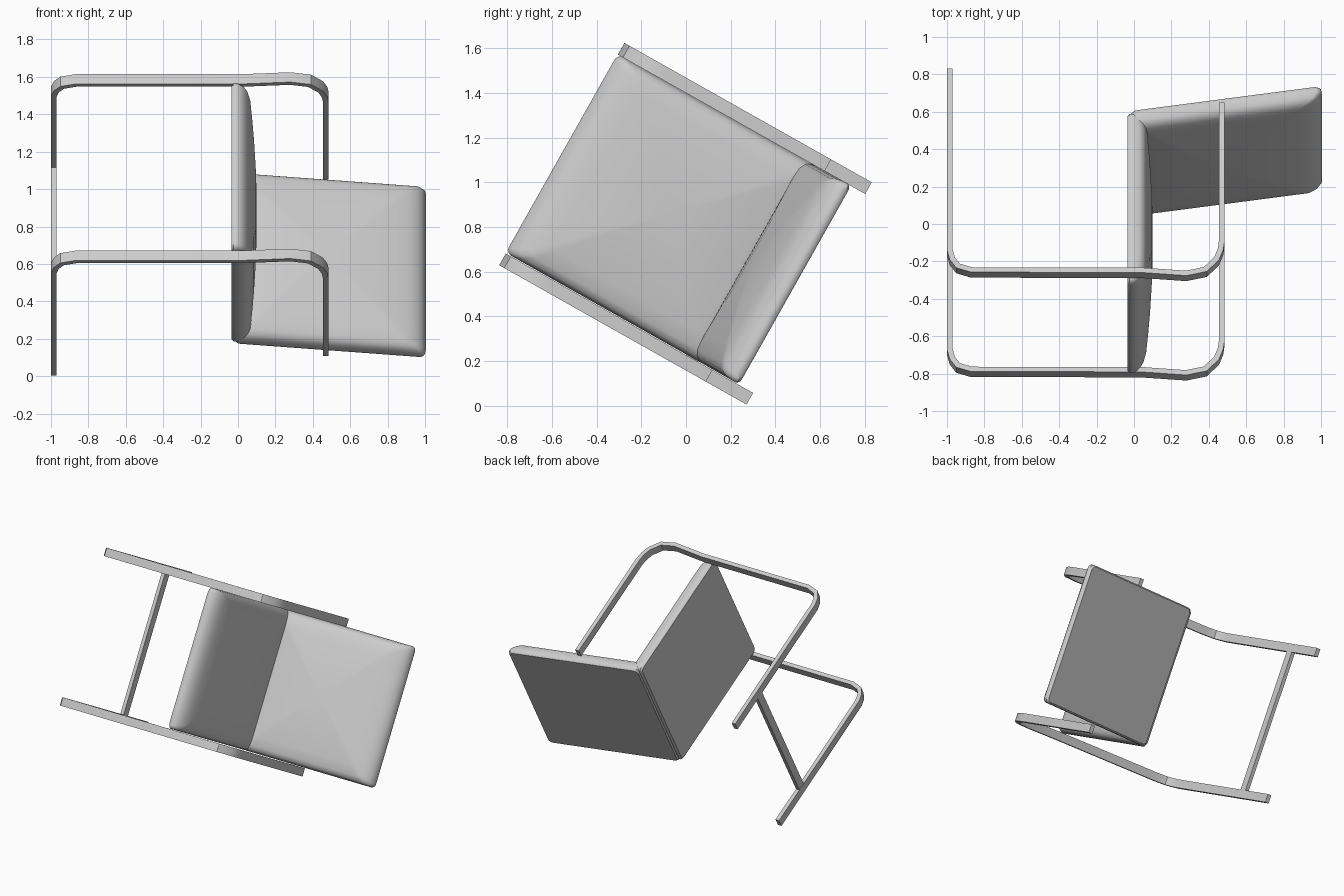
import bpy, bmesh, math
from mathutils import Matrix, Vector

cube = bpy.data.objects.get("Cube")
if cube:
    bpy.data.objects.remove(cube, do_unlink=True)

grey = bpy.data.materials.new("light_grey")
grey.use_nodes = True
colour = (0.6, 0.6, 0.6, 1)
grey.diffuse_color = colour
grey.node_tree.nodes["Principled BSDF"].inputs["Base Color"].default_value = colour

# The chair lies tipped over: local axes are depth, width, up
TILT = math.radians(29.4)
c, s = math.cos(TILT), math.sin(TILT)
TIPPED = Matrix(((0, 0, 1), (c, s, 0), (-s, c, 0))).to_4x4()


def finish(bm, name, matrix, angle):
    bm.transform(matrix)
    bmesh.ops.recalc_face_normals(bm, faces=bm.faces)
    mesh = bpy.data.meshes.new(name)
    bm.to_mesh(mesh)
    bm.free()
    mesh.materials.append(grey)
    obj = bpy.data.objects.new(name, mesh)
    bpy.context.collection.objects.link(obj)
    bpy.ops.object.select_all(action="DESELECT")
    obj.select_set(True)
    bpy.context.view_layer.objects.active = obj
    bpy.ops.object.shade_smooth_by_angle(angle=math.radians(angle))


def bridge(bm, rings):
    for low, high in zip(rings, rings[1:]):
        for i in range(len(low)):
            j = (i + 1) % len(low)
            bm.faces.new((low[i], low[j], high[j], high[i]))


# Side frames: a flat bar bent into an open loop of armrest, front leg and runner
BAR = 0.03
LOOP = [(0.025, 0.485), (-0.82, 0.485), (-0.88, 0.477), (-0.94, 0.455),
        (-1.012, 0.39), (-1.038, 0.28), (-1.018, 0.03), (-1.017, -0.87),
        (-0.99, -0.95), (-0.94, -0.985), (-0.88, -1), (0.234, -1)]


def side_frame(name, w0, w1):
    pts = [Vector(p) for p in LOOP]
    bm = bmesh.new()
    rings = []
    for i, p in enumerate(pts):
        before = (p - pts[i - 1]).normalized() if i else None
        after = (pts[i + 1] - p).normalized() if i + 1 < len(pts) else None
        before, after = before or after, after or before
        n0, n1 = Vector((-before.y, before.x)), Vector((-after.y, after.x))
        mitre = (n0 + n1).normalized()
        q = p + mitre * (BAR / mitre.dot(n0))
        rings.append([bm.verts.new((v.x, w, v.y))
                      for v, w in ((p, w0), (p, w1), (q, w1), (q, w0))])
    bridge(bm, rings)
    bm.faces.new(rings[0])
    bm.faces.new(rings[-1])
    finish(bm, name, TIPPED, 30)


side_frame("right_side_frame", 0.137, 0.197)
side_frame("left_side_frame", 1.22, 1.28)

# Crossbar joining the two floor runners
bm = bmesh.new()
bmesh.ops.create_cube(bm, size=1)
bmesh.ops.scale(bm, vec=(0.06, 1.03, 0.028), verts=bm.verts)
bmesh.ops.translate(bm, vec=(-0.08, 0.708, -0.985), verts=bm.verts)
finish(bm, "crossbar", TIPPED, 30)


# Cushions: steep sides, a sloped free edge and a gently domed face
def outline(length, side, free, hinge):
    r, pts = 0.03, []
    x0, x1 = hinge + r, length - free - r
    y0, y1 = 0.2 + side + r, 1.222 - side - r
    for k, (x, y) in enumerate(((x1, y1), (x0, y1), (x0, y0), (x1, y0))):
        for j in range(5):
            t = (k + j / 4) * math.pi / 2
            pts.append(Vector((x + r * math.cos(t), y + r * math.sin(t))))
    dense = []
    for i, p in enumerate(pts):
        q = pts[(i + 1) % len(pts)]
        steps = 8 if (q - p).length > 0.2 else 1
        dense += [p.lerp(q, k / steps) for k in range(steps)]
    return dense


def cushion(name, length, matrix):
    bm = bmesh.new()
    rings = []
    for h, side, free, hinge in ((0, 0.01, 0.01, 0.01), (0.012, 0, 0, 0),
                                 (0.035, 0, 0, 0), (0.065, 0.006, 0.025, 0.004),
                                 (0.085, 0.018, 0.055, 0.012),
                                 (0.1, 0.045, 0.1, 0.035)):
        ring = outline(length, side, free, hinge)
        rings.append([bm.verts.new((p.x, p.y, h)) for p in ring])
    centre = sum(ring, Vector((0, 0))) / len(ring)
    for k in (0.85, 0.65, 0.4, 0.15):
        rings.append([bm.verts.new((*centre.lerp(p, k), 0.1 + 0.036 * (1 - k * k)))
                      for p in ring])
    bridge(bm, rings)
    bm.faces.new(rings[0])
    bm.faces.new(rings[-1])
    finish(bm, name, TIPPED @ matrix, 40)


cushion("seat", 1.04, Matrix.Translation((0, 0, -0.035)) @ Matrix.Diagonal((-1, 1, 1, 1)))
lean = math.radians(8.5)
sl, cl = math.sin(lean), math.cos(lean)
cushion("backrest", 1.03, Matrix.Translation((0.01, 0, -0.02))
        @ Matrix(((sl, 0, -cl), (0, 1, 0), (cl, 0, sl))).to_4x4())
